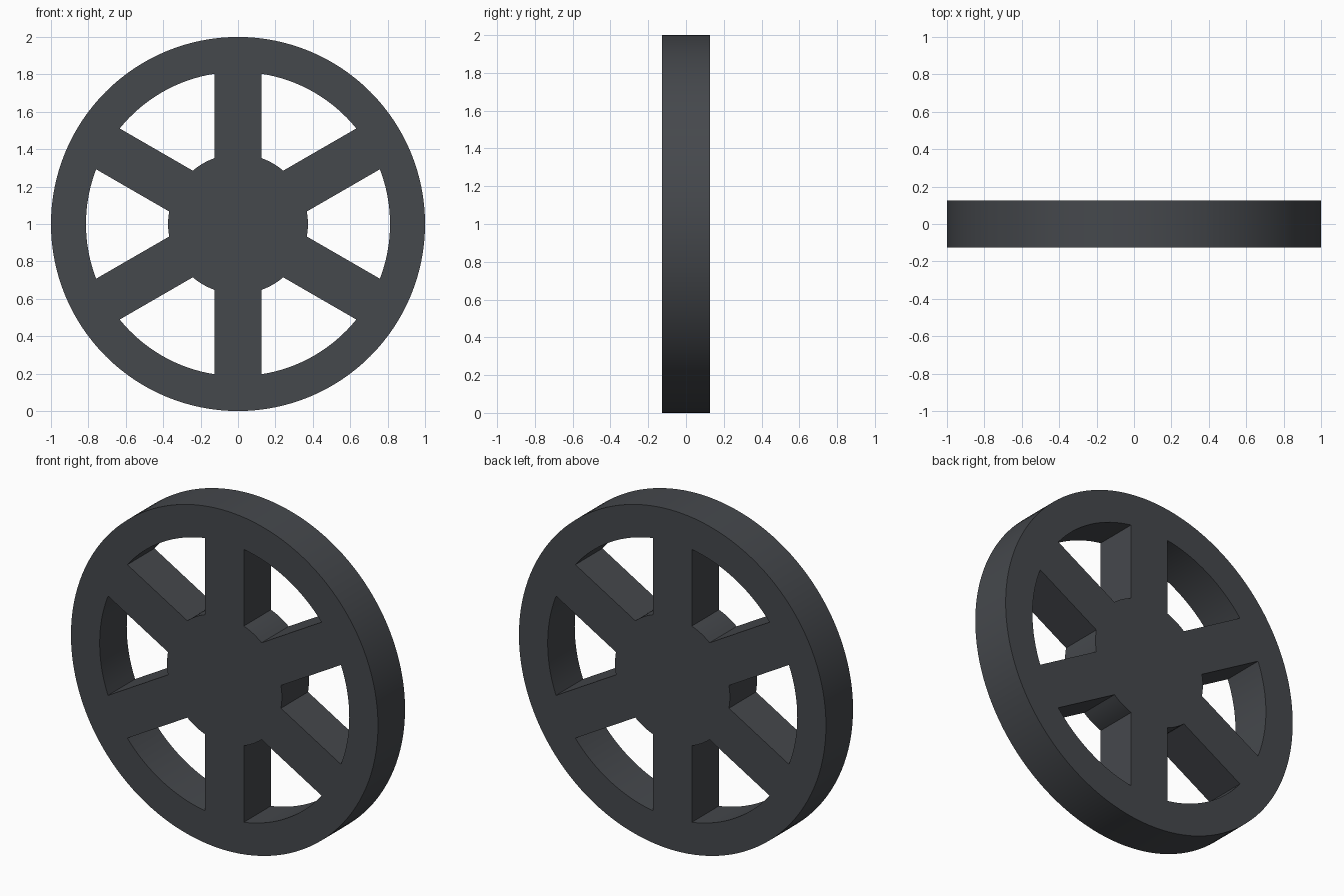
import bpy
import bmesh
from math import asin, cos, sin, pi, radians

if "Cube" in bpy.data.objects:
    bpy.data.objects.remove(bpy.data.objects["Cube"])

RIM_OUT, RIM_IN, HUB = 1.0, 0.813, 0.374
HALF_SPOKE, HALF_DEPTH = 0.126, 0.126
SPOKES = 6


def arc(radius, start, end, steps):
    return [(radius * cos(start + (end - start) * i / steps),
             radius * sin(start + (end - start) * i / steps))
            for i in range(steps + 1)]


def add_outline(curve, points):
    spline = curve.splines.new('POLY')
    spline.points.add(len(points) - 1)
    for p, (x, y) in zip(spline.points, points):
        p.co = (x, y, 0, 1)
    spline.use_cyclic_u = True


# Wheel outline: outer circle with one opening between each pair of spokes
curve = bpy.data.curves.new("wheel", 'CURVE')
curve.dimensions = '2D'
curve.fill_mode = 'BOTH'
curve.extrude = HALF_DEPTH
add_outline(curve, arc(RIM_OUT, 0, 2 * pi, 128)[:-1])
for k in range(SPOKES):
    mid = 2 * pi * k / SPOKES
    outer = pi / SPOKES - asin(HALF_SPOKE / RIM_IN)
    inner = pi / SPOKES - asin(HALF_SPOKE / HUB)
    add_outline(curve, arc(RIM_IN, mid - outer, mid + outer, 16)
                + arc(HUB, mid + inner, mid - inner, 6))

wheel = bpy.data.objects.new("spoked_wheel", curve)
bpy.context.collection.objects.link(wheel)
wheel.rotation_euler = (radians(90), 0, 0)
wheel.location = (0, 0, 1)
bpy.context.view_layer.objects.active = wheel
wheel.select_set(True)
bpy.ops.object.convert(target='MESH')
wheel = bpy.context.object

# Weld the faces to the side walls
bm = bmesh.new()
bm.from_mesh(wheel.data)
bmesh.ops.remove_doubles(bm, verts=bm.verts, dist=0.0001)
bmesh.ops.recalc_face_normals(bm, faces=bm.faces)
bmesh.ops.dissolve_limit(bm, angle_limit=radians(0.5),
                         verts=bm.verts, edges=bm.edges)
bm.to_mesh(wheel.data)
bm.free()
bpy.ops.object.shade_smooth_by_angle(angle=radians(30))

# Dark grey finish
mat = bpy.data.materials.new("dark_grey")
mat.diffuse_color = (0.06, 0.065, 0.073, 1)
mat.use_nodes = True
mat.node_tree.nodes["Principled BSDF"].inputs["Base Color"].default_value = mat.diffuse_color
wheel.data.materials.clear()
wheel.data.materials.append(mat)
